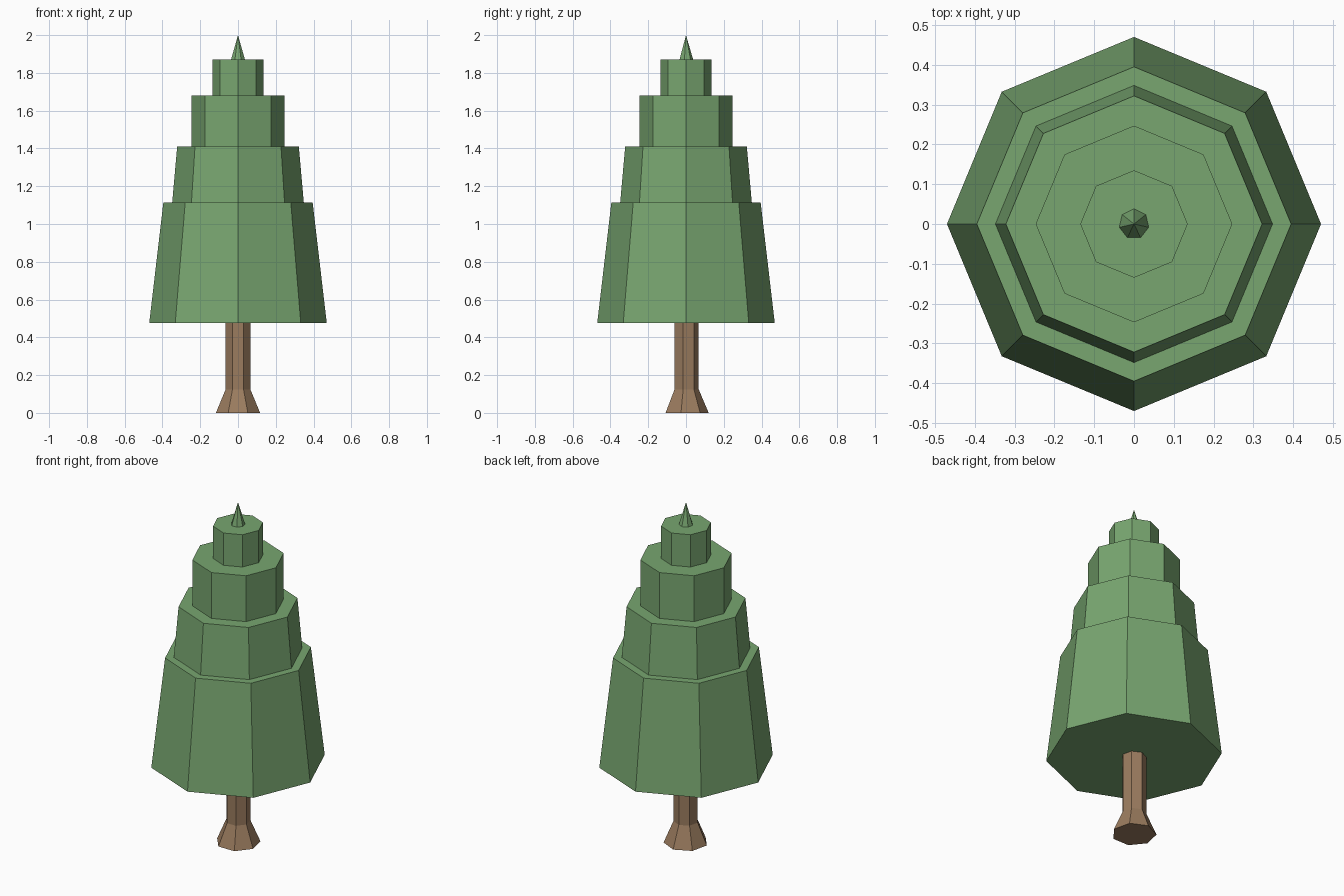
import bpy
import bmesh
from math import sin, cos, pi

cube = bpy.data.objects.get("Cube")
if cube:
    bpy.data.objects.remove(cube, do_unlink=True)


def make_material(name, color):
    mat = bpy.data.materials.new(name)
    mat.use_nodes = True
    mat.diffuse_color = color
    mat.node_tree.nodes["Principled BSDF"].inputs["Base Color"].default_value = color
    return mat


def lathe(name, sides, profile, mat):
    """Flat-sided solid from (radius, height) rings, one corner towards +y."""
    bm = bmesh.new()
    rings = []
    for radius, z in profile:
        if radius == 0:
            rings.append([bm.verts.new((0, 0, z))] * sides)
        else:
            angles = [pi / 2 + 2 * pi * i / sides for i in range(sides)]
            rings.append([bm.verts.new((radius * cos(a), radius * sin(a), z)) for a in angles])
    for low, high in zip(rings, rings[1:]):
        for i in range(sides):
            j = (i + 1) % sides
            corners = [low[i], low[j], high[j], high[i]]
            bm.faces.new(list(dict.fromkeys(corners)))
    for ring, (radius, z) in zip((rings[0], rings[-1]), (profile[0], profile[-1])):
        if radius:
            bm.faces.new(ring)
    bmesh.ops.recalc_face_normals(bm, faces=bm.faces)
    mesh = bpy.data.meshes.new(name)
    bm.to_mesh(mesh)
    bm.free()
    mesh.materials.append(mat)
    obj = bpy.data.objects.new(name, mesh)
    bpy.context.collection.objects.link(obj)
    return obj


leaf = make_material("leaf green", (0.188, 0.381, 0.162, 1))
bark = make_material("bark brown", (0.328, 0.202, 0.114, 1))

SINK = 0.02  # how far each part reaches into its neighbour

# Trunk with flared foot
lathe("trunk", 7, [(0.12, 0), (0.067, 0.125), (0.067, 0.475 + SINK)], bark)

# Stacked foliage tiers
lathe("foliage_bottom", 8, [(0.47, 0.475), (0.395, 1.115)], leaf)
lathe("foliage_lower", 8, [(0.35, 1.115 - SINK), (0.322, 1.41)], leaf)
lathe("foliage_upper", 8, [(0.247, 1.41 - SINK), (0.247, 1.68)], leaf)
lathe("foliage_top", 8, [(0.135, 1.68 - SINK), (0.135, 1.87)], leaf)

# Pointed tip
lathe("tip", 7, [(0.038, 1.87), (0, 2)], leaf)
